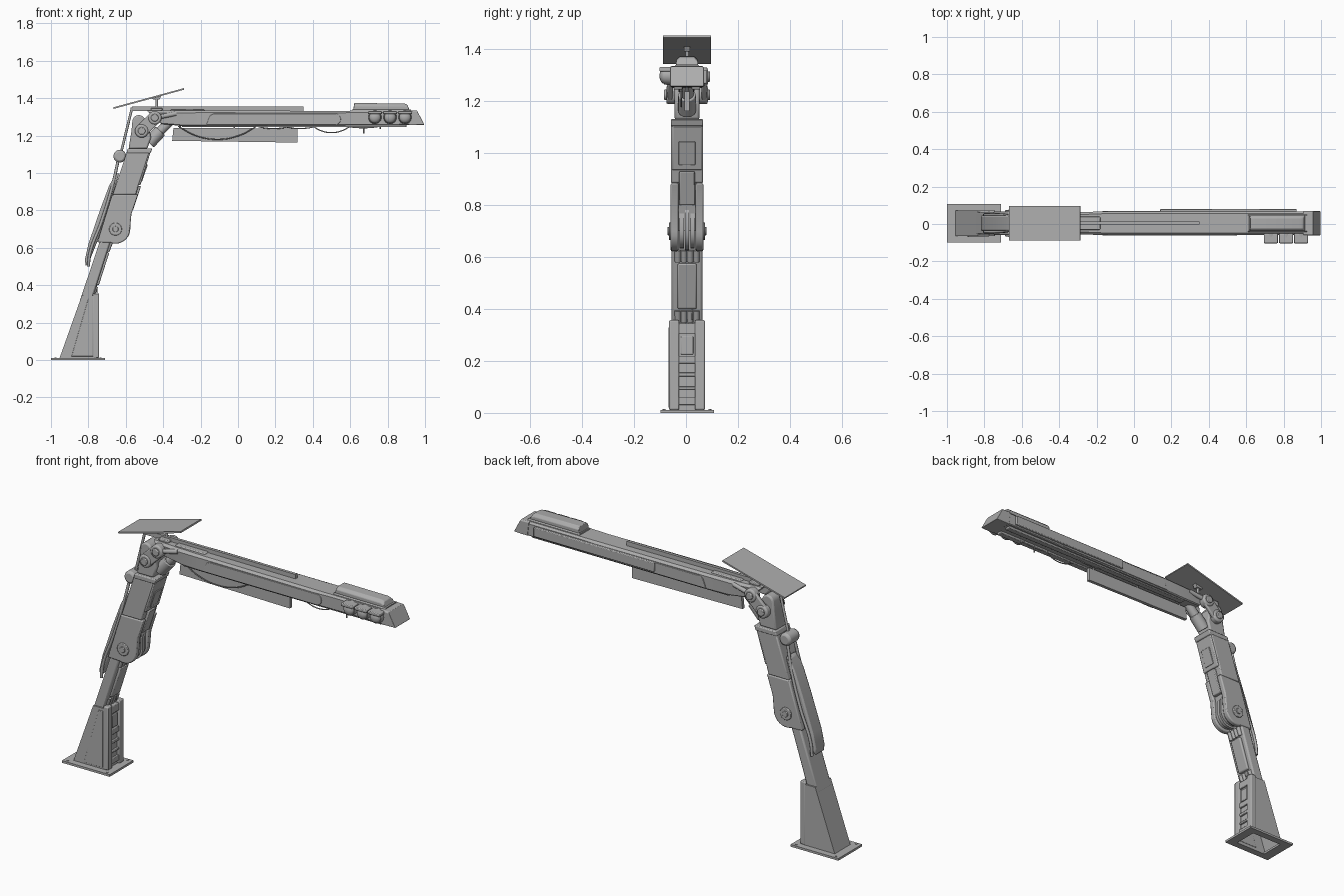
import bpy, bmesh, math
from mathutils import Vector

def finish(name, bm, bevel=0.0):
    bmesh.ops.recalc_face_normals(bm, faces=bm.faces)
    me = bpy.data.meshes.new(name)
    bm.to_mesh(me)
    bm.free()
    ob = bpy.data.objects.new(name, me)
    bpy.context.collection.objects.link(ob)
    if bevel:
        m = ob.modifiers.new("bevel", 'BEVEL')
        m.width, m.segments, m.limit_method = bevel, 2, 'ANGLE'
    return ob

def prof(name, pts, y0, y1, bevel=0.0, open_bottom=False):
    """Extrude a side profile (x, z) across y."""
    bm = bmesh.new()
    a = [bm.verts.new((x, y0, z)) for x, z in pts]
    b = [bm.verts.new((x, y1, z)) for x, z in pts]
    bm.faces.new(a)
    bm.faces.new(b[::-1])
    n = len(pts)
    for i in range(n):
        if not (open_bottom and i == 0):
            j = (i + 1) % n
            bm.faces.new((a[i], a[j], b[j], b[i]))
    return finish(name, bm, bevel)

def box(name, x0, x1, y0, y1, z0, z1, bevel=0.0):
    return prof(name, [(x0, z0), (x1, z0), (x1, z1), (x0, z1)], y0, y1, bevel)

def rod(name, p, q, r, r2=None, n=24, bevel=0.0):
    """Cylinder or cone between two points."""
    p, q = Vector(p), Vector(q)
    bm = bmesh.new()
    bmesh.ops.create_cone(bm, cap_ends=True, segments=n, radius1=r,
                          radius2=r if r2 is None else r2, depth=(q - p).length)
    rot = (q - p).to_track_quat('Z', 'Y')
    for v in bm.verts:
        v.co = rot @ v.co + (p + q) / 2
    return finish(name, bm, bevel)

def ball(name, c, r, sy=1.0):
    bm = bmesh.new()
    bmesh.ops.create_uvsphere(bm, u_segments=20, v_segments=12, radius=r)
    for v in bm.verts:
        v.co = Vector((v.co.x, v.co.y * sy, v.co.z)) + Vector(c)
    return finish(name, bm)

def wire(name, pts, r):
    cu = bpy.data.curves.new(name, 'CURVE')
    cu.dimensions, cu.bevel_depth, cu.bevel_resolution = '3D', r, 2
    cu.use_fill_caps = True
    s = cu.splines.new('BEZIER')
    s.bezier_points.add(len(pts) - 1)
    for bp, p in zip(s.bezier_points, pts):
        bp.co = p
        bp.handle_left_type = bp.handle_right_type = 'AUTO'
    ob = bpy.data.objects.new(name, cu)
    bpy.context.collection.objects.link(ob)

def loft(name, secs, bevel=0.0):
    """Sections: (x bottom, x top, half width, z bottom, z top, chamfer)."""
    bm = bmesh.new()
    rings = []
    for xb, xt, w, zb, zt, c in secs:
        ring = [(w - c * .4, zb), (w, zb + c * .4), (w, zt - c), (w - c, zt)]
        ring += [(-y, z) for y, z in ring[::-1]]
        rings.append([bm.verts.new((xb + (xt - xb) * (z - zb) / (zt - zb), y, z)) for y, z in ring])
    for a, b in zip(rings, rings[1:]):
        for i in range(8):
            bm.faces.new((a[i], a[(i + 1) % 8], b[(i + 1) % 8], b[i]))
    bm.faces.new(rings[0])
    bm.faces.new(rings[-1][::-1])
    return finish(name, bm, bevel)

def arc(cx, cz, r, a0, a1, n=8):
    return [(cx + r * math.cos(math.radians(a0 + (a1 - a0) * i / n)),
             cz + r * math.sin(math.radians(a0 + (a1 - a0) * i / n))) for i in range(n + 1)]

# Base plate: open frame with bolts
for s in (-1, 1):
    box("base_plate_side", -1, -.71, min(s * .065, s * .103), max(s * .065, s * .103), 0, .012)
    for x in (-.975, -.735):
        rod("base_bolt", (x, s * .088, .01), (x, s * .088, .015), .006, n=6)
box("base_plate_back", -1, -.945, -.065, .065, 0, .012)
box("base_plate_front", -.76, -.71, -.065, .065, 0, .012)

# Hollow pedestal with a laddered front channel
prof("pedestal", [(-.955, .008), (-.757, .008), (-.757, .345), (-.835, .345)], -.068, .068, 0, True)
for s in (-1, 1):
    a, b = sorted((s * .030, s * .069))
    box("pedestal_rail", -.775, -.743, a, b, .012, .357, .005)
prof("pedestal_side_plate", [(-.89, .02), (-.775, .02), (-.775, .33), (-.80, .33)], -.071, -.066, .002)
for z, h in ((.03, .03), (.09, .012), (.14, .016), (.19, .03), (.305, .04)):
    box("pedestal_rung", -.76, -.747, -.036, .036, z, z + h, .003)
box("pedestal_hatch", -.76, -.75, -.024, .024, .225, .295, .003)

# Lower leg, front cover and collars
prof("lower_leg", [(-.848, .31), (-.785, .31), (-.68, .64), (-.665, .72), (-.71, .72)], -.060, .060, .008)
prof("lower_leg_cover", [(-.765, .40), (-.744, .40), (-.688, .575), (-.71, .575)], -.037, .037, .006)
for x, z in ((-.768, .372), (-.69, .605)):
    for y in (-.036, -.012, .012, .036):
        rod("leg_collar_stub", (x - .008, y, z - .022), (x + .008, y, z + .022), .012, n=12)
wire("leg_wire", [(-.69, 0.02, .61), (-.71, .025, .53), (-.752, .02, .46), (-.755, .02, .36)], .003)

# Forked knee: two cheeks and a tall round central fin
cheek = [(-.752, .63)] + arc(-.655, .70, .078, -110, 0, 8) + [(-.57, .78), (-.535, .885), (-.672, .885)]
for s in (-1, 1):
    a, b = sorted((s * .033, s * .063))
    prof("knee_cheek", cheek, a, b, .006)
    rod("knee_pivot_ring", (-.655, s * .06, .70), (-.655, s * .070, .70), .034, n=32, bevel=.003)
    rod("knee_pivot_bolt", (-.655, s * .068, .70), (-.655, s * .075, .70), .016, n=16, bevel=.002)
for y, d in ((0, 0), (-.021, .008), (.021, .008)):
    prof("knee_fin", arc(-.65, .70, .074 - d, -110, 0, 10) + [(-.576 - d, .76), (-.585 - d, .785), (-.69, .785)],
         y - .0085, y + .0085)
prof("knee_core", [(-.72, .70), (-.60, .70), (-.58, .80), (-.55, .885), (-.672, .885)], -.034, .034)

# Upper leg shell, front boss, chest plate and top rim
prof("upper_leg", [(-.67, .885), (-.545, .885), (-.53, .94), (-.475, 1.11), (-.595, 1.11)], -.062, .062, .006)
prof("upper_leg_boss", [(-.59, .80), (-.562, .80), (-.518, .93), (-.55, .93)], -.030, .030, .004)
prof("upper_leg_plate", [(-.55, .935), (-.522, .935), (-.470, 1.105), (-.52, 1.105)], -.058, .058, .005)
prof("upper_leg_hatch", [(-.53, .955), (-.513, .955), (-.482, 1.045), (-.50, 1.045)], -.032, .032, .002)
prof("upper_leg_rim", [(-.597, 1.105), (-.468, 1.105), (-.458, 1.132), (-.588, 1.132)], -.062, .062, .005)

# Back fairing with its conduit drum
prof("back_fairing", [(-.815, .50), (-.79, .54), (-.73, .69), (-.655, .93), (-.635, 1.0), (-.655, .995),
                      (-.69, .93), (-.735, .81), (-.80, .62), (-.818, .54)], -.042, .042, .008)
for s in (-1, 1):
    wire("back_conduit", [(-.80, s * .046, .50), (-.792, s * .046, .57), (-.73, s * .046, .74),
                          (-.672, s * .04, .93), (-.64, s * .03, 1.07)], .008)
rod("back_drum", (-.632, -.045, 1.09), (-.632, .045, 1.09), .034, n=28, bevel=.012)
rod("back_strut", (-.625, 0, 1.11), (-.566, 0, 1.35), .007, n=12)

# Neck and elbow
prof("neck", [(-.585, 1.13), (-.485, 1.13), (-.465, 1.19), (-.48, 1.27)] + arc(-.53, 1.275, .035, 10, 170, 8)
     + [(-.57, 1.22)], -.048, .048, .008)
rod("elbow_piston_sleeve", (-.475, 0, 1.16), (-.415, 0, 1.225), .034, n=24, bevel=.004)
rod("elbow_piston", (-.43, 0, 1.21), (-.365, 0, 1.275), .025)
for s in (-1, 1):
    for x, z in ((-.515, 1.225), (-.445, 1.295)):
        rod("elbow_joint", (x, s * .035, z), (x, s * .080, z), .036, n=28, bevel=.008)
        rod("elbow_cap", (x, s * .075, z), (x, s * .089, z), .02, n=20, bevel=.004)
    a, b = sorted((s * .055, s * .075))
    prof("elbow_link", [(-.54, 1.25), (-.49, 1.20), (-.42, 1.27), (-.47, 1.32)], a, b, .006)
    rod("elbow_arm", (-.445, s * .062, 1.295), (-.33, s * .052, 1.318), .012, n=12)

# Boom body and slanted nose
loft("boom", [(-.41, -.49, .044, 1.262, 1.335, .012), (-.30, -.34, .058, 1.252, 1.335, .014),
              (-.17, -.17, .063, 1.252, 1.335, .012), (.50, .50, .063, 1.254, 1.332, .012),
              (.60, .60, .063, 1.256, 1.333, .010), (.92, .92, .063, 1.257, 1.333, .010)])
loft("boom_nose", [(.915, .905, .065, 1.256, 1.336, .006), (.997, .957, .065, 1.258, 1.334, .006)], .003)
for s in (-1, 1):
    a, b = sorted((s * .056, s * .0665))
    capsule = [(-.17, 1.2575)] + arc(.52, 1.288, .030, -90, 90, 10) + [(-.13, 1.318), (-.15, 1.308)]
    prof("boom_side_panel", capsule, a, b, .002)
    a, b = sorted((s * .018, s * .05))
    box("boom_under_rail", -.30, .90, a, b, 1.245, 1.26, .003)
box("boom_back_strip", .14, .87, .060, .077, 1.268, 1.320, .004)
box("top_spine", -.566, .35, -.006, .010, 1.332, 1.357)
box("top_rear_cover", -.36, -.18, -.035, .035, 1.328, 1.341, .005)

# Top lid with rounded hump
loft("lid_seat", [(.61, .61, .048, 1.325, 1.341, .006), (.925, .925, .048, 1.325, 1.341, .006)])
loft("lid", [(.615, .622, .042, 1.335, 1.374, .014), (.89, .89, .042, 1.335, 1.372, .014),
             (.918, .905, .042, 1.335, 1.366, .014)], .003)

# Three hooded lamps on the front side
for x in (.732, .813, .893):
    rod("lamp_body", (x, -.055, 1.298), (x, -.088, 1.298), .036, .033, n=28)
    ball("lamp_lens", (x, -.086, 1.298), .031, .65)
    prof("lamp_hood", [(x - .038, 1.315), (x + .038, 1.315), (x + .036, 1.332), (x - .036, 1.332)],
         -.107, -.055, .004)

# Hanging sign board and hangers
prof("sign_board", [(-.352, 1.172), (.318, 1.163), (.318, 1.238), (-.345, 1.242)], -.009, .009)
for x in (-.31, -.02, .28):
    rod("sign_hanger", (x, 0, 1.235), (x, 0, 1.26), .005, n=8)

# Sagging cables and small hooks
for x0, x1, d, y in ((-.32, .10, .07, -.022), (.10, .28, .012, -.03), (.40, .60, .034, -.02),
                     (.24, .42, .012, .025), (.58, .76, .008, -.02)):
    wire("boom_cable", [(x0, y, 1.25), (x0 + (x1 - x0) * .22, y, 1.25 - d * .7), ((x0 + x1) / 2, y, 1.25 - d),
                        (x0 + (x1 - x0) * .78, y, 1.25 - d * .7), (x1, y, 1.25)], .003)
for x, z in ((.672, 1.212), (.76, 1.235)):
    rod("boom_hook", (x, -.02, z), (x, -.02, 1.26), .004, n=8)

# Tilted solar panel on a post
prof("solar_panel", [(-.665, 1.343), (-.287, 1.446), (-.289, 1.454), (-.667, 1.351)], -.092, .092)
rod("panel_post", (-.435, 0, 1.33), (-.435, 0, 1.405), .007, n=12)
box("panel_mount", -.465, -.405, -.03, .03, 1.333, 1.348, .004)
prof("panel_bracket", [(-.450, 1.392), (-.420, 1.392), (-.41, 1.412), (-.46, 1.398)], -.012, .012)

# Darker grey finish, centre the model in y, shade
grey = bpy.data.materials.new("dark_grey_metal")
grey.diffuse_color = (.42, .42, .42, 1)
for ob in bpy.context.scene.objects:
    ob.data.materials.append(grey)
    ob.location.y += .004
    ob.select_set(ob.type == 'MESH')
    if ob.type == 'MESH':
        bpy.context.view_layer.objects.active = ob
bpy.ops.object.shade_smooth_by_angle(angle=math.radians(35))
